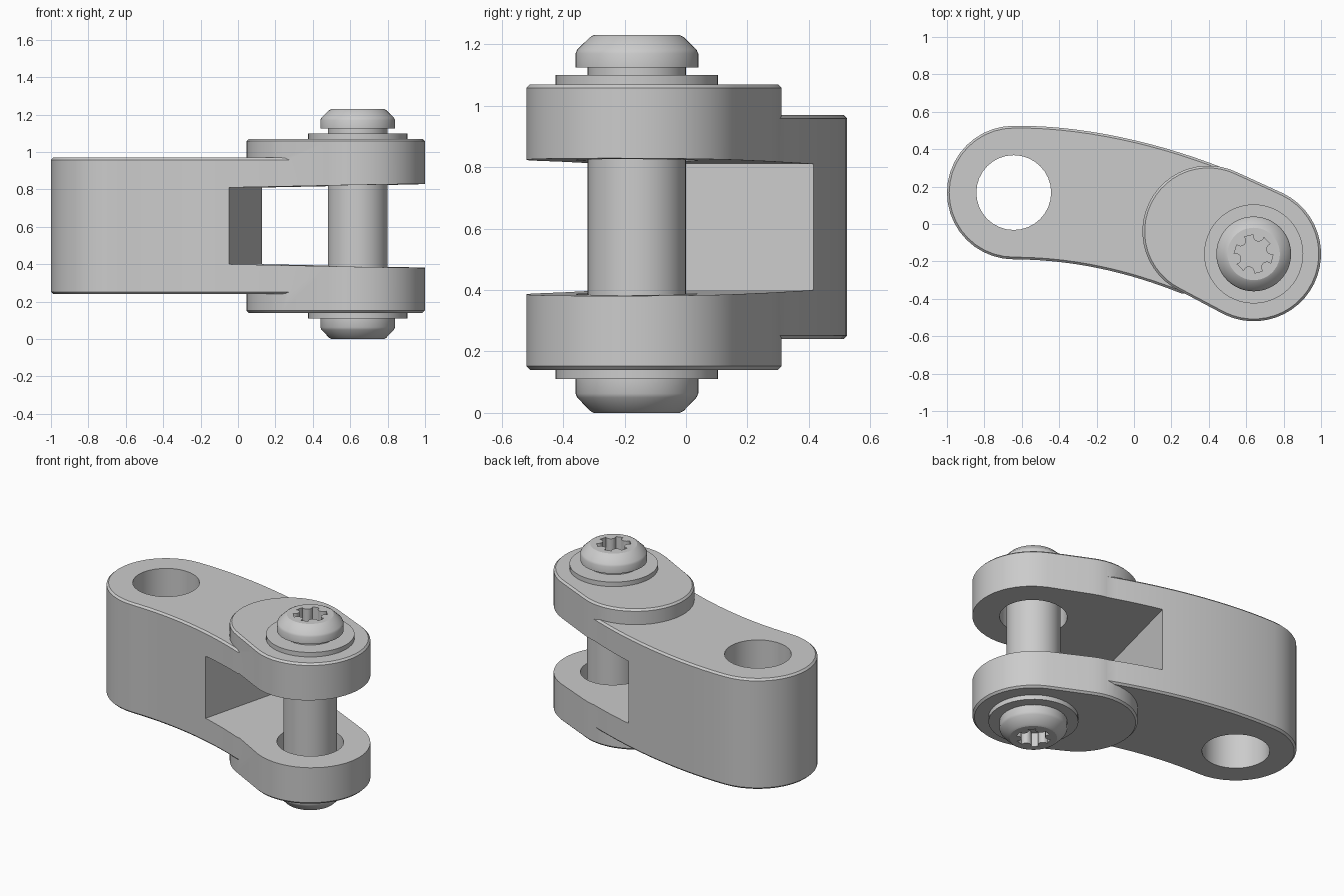
import bpy, bmesh, math
from mathutils import Vector, Matrix
from mathutils.geometry import interpolate_bezier

if "Cube" in bpy.data.objects:
    bpy.data.objects.remove(bpy.data.objects["Cube"])

steel = bpy.data.materials.new("grey_steel")
steel.use_nodes = True
GREY = (0.6, 0.6, 0.6, 1)
steel.diffuse_color = GREY
steel.node_tree.nodes["Principled BSDF"].inputs["Base Color"].default_value = GREY

PIN = Vector((0.64, -0.16))
EYE = Vector((-0.643, 0.168))
MID_Z = 0.605


def finish(name, bm):
    bmesh.ops.recalc_face_normals(bm, faces=bm.faces)
    mesh = bpy.data.meshes.new(name)
    bm.to_mesh(mesh)
    bm.free()
    mesh.materials.append(steel)
    obj = bpy.data.objects.new(name, mesh)
    bpy.context.collection.objects.link(obj)
    return obj


def extrude(name, outline, z0, z1, bevel=0):
    """Prism from a flat outline, with optionally chamfered rims."""
    bm = bmesh.new()
    base = bm.faces.new([bm.verts.new((p[0], p[1], z0)) for p in outline])
    moved = bmesh.ops.extrude_face_region(bm, geom=[base])["geom"]
    bmesh.ops.translate(bm, vec=(0, 0, z1 - z0),
                        verts=[g for g in moved if isinstance(g, bmesh.types.BMVert)])
    if bevel:
        rims = [e for e in bm.edges if abs(e.verts[0].co.z - e.verts[1].co.z) < 1e-5]
        bmesh.ops.bevel(bm, geom=rims, offset=bevel, segments=1, affect='EDGES')
    return finish(name, bm)


def lathe(name, profile, steps=48):
    """Closed solid turned around the pin axis."""
    bm = bmesh.new()
    pts = [bm.verts.new((PIN.x + r, PIN.y, z)) for r, z in profile]
    edges = [bm.edges.new(pair) for pair in zip(pts, pts[1:])]
    bmesh.ops.spin(bm, geom=pts + edges, cent=(PIN.x, PIN.y, 0), axis=(0, 0, 1),
                   angle=math.tau, steps=steps)
    bmesh.ops.remove_doubles(bm, verts=bm.verts, dist=1e-5)
    return finish(name, bm)


def arc(center, radius, start, end, count):
    """Points on an arc, angles in degrees."""
    result = []
    for i in range(count + 1):
        a = math.radians(start + (end - start) * i / count)
        result.append(Vector((center[0] + radius * math.cos(a),
                              center[1] + radius * math.sin(a))))
    return result


def circle(center, radius, count=32):
    return arc(center, radius, 0, 360, count)[:-1]


def combine(target, tool, operation):
    """Apply a boolean and remove the tool."""
    mod = target.modifiers.new("boolean", 'BOOLEAN')
    mod.operation, mod.object, mod.solver = operation, tool, 'EXACT'
    tool.hide_render = True
    bpy.context.view_layer.objects.active = target
    bpy.ops.object.modifier_apply(modifier=mod.name)
    bpy.data.objects.remove(tool)


def bezier(*points):
    return [p.xy for p in interpolate_bezier(*[Vector((*q, 0)) for q in points], 16)]


# Curved body: rounded eye end with two sweeping flanks
flank_back = bezier((-0.643, 0.525), (-0.25, 0.53), (0.2, 0.42), (0.56, 0.265))
flank_front = bezier((-0.643, -0.189), (-0.3, -0.19), (0, -0.27), (0.25, -0.37))
outline = arc(EYE, 0.357, 90, 270, 20)[1:-1] + flank_front
outline += [Vector((0.5, -0.4)), Vector((0.7, 0))] + flank_back[::-1]
body = extrude("link_body", outline, 0.24, 0.97, 0.012)

# Fork: taller rounded lobe, hull of two circles
LOBE = Vector((0.397, -0.04))
tangent = math.degrees(math.atan2(PIN.y - LOBE.y, PIN.x - LOBE.x))
outline = arc(LOBE, 0.352, tangent + 90, tangent + 270, 24)
outline += arc(PIN, 0.36, tangent - 90, tangent + 90, 24)
combine(body, extrude("fork_lobe", outline, 0.14, 1.07, 0.012), 'UNION')

# Flared slot between the fork cheeks
bm = bmesh.new()
profile = [(0, -0.205), (1.2, -0.228), (1.2, 0.228), (0, 0.205)]
ends = [[bm.verts.new((x, y, z)) for x, z in profile] for y in (-0.8, 0.8)]
for ring in ends:
    bm.faces.new(ring)
for i in range(4):
    j = (i + 1) % 4
    bm.faces.new((ends[0][i], ends[0][j], ends[1][j], ends[1][i]))
slope = math.atan2(PIN.y - EYE.y, PIN.x - EYE.x)
bm.transform(Matrix.Translation((0.035, 0.05, MID_Z)) @ Matrix.Rotation(slope, 4, 'Z'))
combine(body, finish("slot_cutter", bm), 'DIFFERENCE')

# Eye hole and pin hole
for center in (EYE, PIN):
    combine(body, extrude("hole_cutter", circle(center, 0.2), -0.2, 1.5), 'DIFFERENCE')

# Pin with a domed head at both ends
pin = lathe("pin", [
    (0, 0), (0.14, 0), (0.153, 0.007), (0.194, 0.05), (0.2, 0.063), (0.2, 0.11),
    (0.16, 0.11), (0.16, 1.125), (0.2, 1.125), (0.2, 1.17), (0.194, 1.183),
    (0.153, 1.223), (0.14, 1.23), (0, 1.23)])

# Six-lobed drive recess in both heads
star = []
for k in range(6):
    a = 60 * k + 15
    c = arc(PIN, 0.1, a, a, 1)[0]
    star += arc(c, 0.03, a - 90, a - 270, 8)
    star += arc(PIN, 0.101, a + 22, a + 38, 3)
for z0, z1 in ((-0.1, 0.09), (1.14, 1.4)):
    combine(pin, extrude("recess_cutter", star, z0, z1), 'DIFFERENCE')

# Washers
washers = [extrude(name, circle(PIN, 0.265, 48), z, z + 0.03)
           for name, z in (("lower_washer", 0.11), ("upper_washer", 1.07))]

for obj in [body, pin] + washers:
    bpy.ops.object.select_all(action='DESELECT')
    obj.select_set(True)
    bpy.context.view_layer.objects.active = obj
    bpy.ops.object.shade_smooth_by_angle(angle=math.radians(25))
